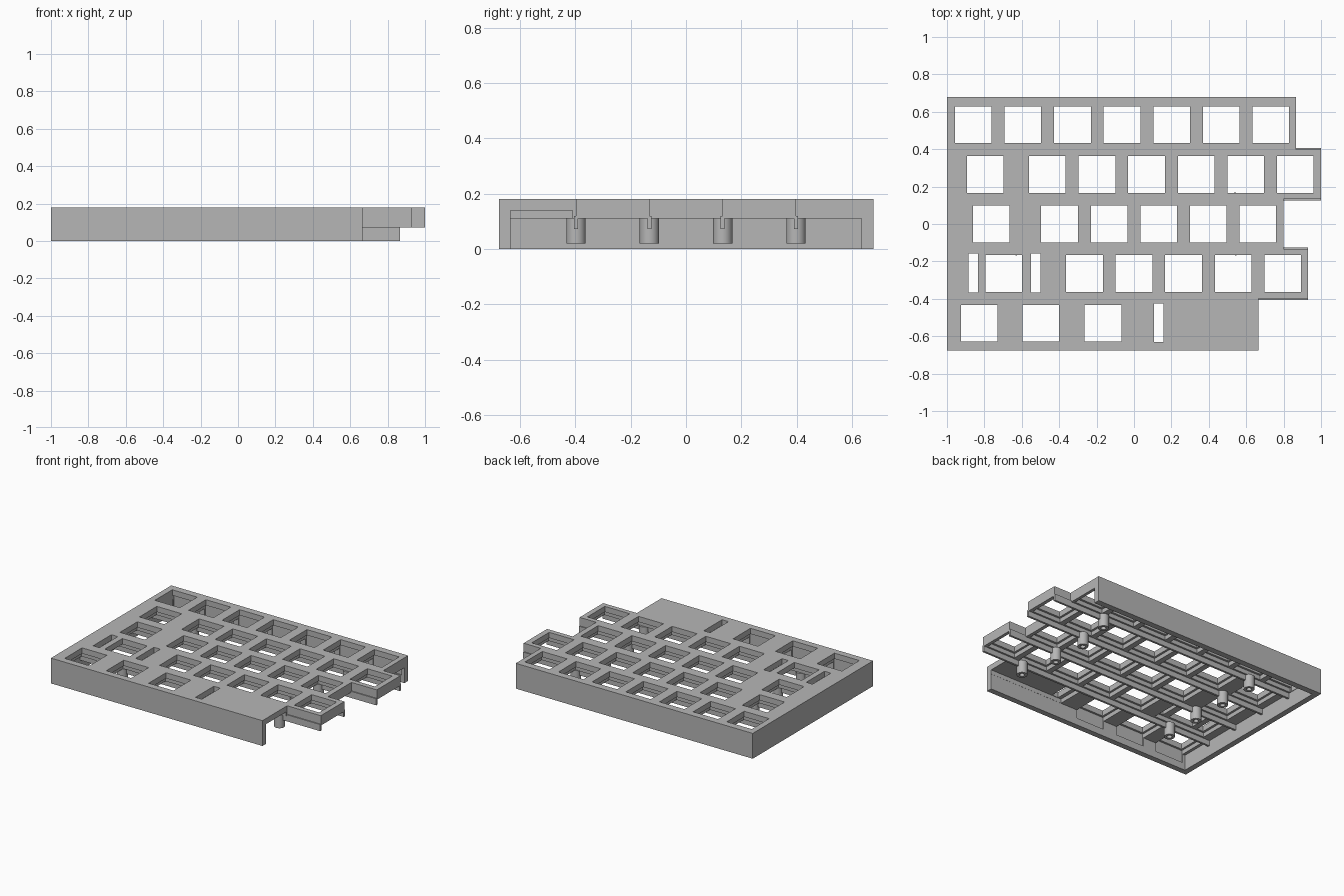
import bpy, bmesh
from mathutils import Matrix, Vector

if "Cube" in bpy.data.objects:
    bpy.data.objects.remove(bpy.data.objects["Cube"], do_unlink=True)

grey = bpy.data.materials.new("light grey")
grey.use_nodes = True
colour = (0.47, 0.47, 0.47, 1)
grey.diffuse_color = colour
grey.node_tree.nodes["Principled BSDF"].inputs["Base Color"].default_value = colour

TOP, UNDER, ROOF = 0.18, 0.11, 0.14
PITCH, HOLE, POCKET = 0.265, 0.196, 0.225


def add_box(bm, x0, x1, y0, y1, z0, z1):
    size = Vector((x1 - x0, y1 - y0, z1 - z0))
    mid = Vector((x0 + x1, y0 + y1, z0 + z1)) / 2
    bmesh.ops.create_cube(bm, size=1, matrix=Matrix.Translation(mid) @ Matrix.Diagonal(size).to_4x4())


def make(name, bm):
    bmesh.ops.recalc_face_normals(bm, faces=bm.faces)
    mesh = bpy.data.meshes.new(name)
    bm.to_mesh(mesh)
    bm.free()
    mesh.materials.append(grey)
    obj = bpy.data.objects.new(name, mesh)
    bpy.context.collection.objects.link(obj)
    return obj


def cut(target, name, boxes):
    bm = bmesh.new()
    for box in boxes:
        add_box(bm, *box)
    cutter = make(name, bm)
    cutter.hide_render = True
    mod = target.modifiers.new(name, "BOOLEAN")
    mod.operation, mod.solver, mod.object = "DIFFERENCE", "EXACT", cutter
    bpy.context.view_layer.objects.active = target
    bpy.ops.object.modifier_apply(modifier=mod.name)
    bpy.data.objects.remove(cutter, do_unlink=True)


# Case body: stepped right edge, each row ending at its own x
row_ends = [0.865, 1.0, 0.80, 0.93, 0.665]
seams = [0.678, 0.3975, 0.1325, -0.1325, -0.3975, -0.675]
outline = [(-1, seams[-1]), (-1, seams[0])]
for i, end in enumerate(row_ends):
    outline += [(end, seams[i]), (end, seams[i + 1])]
bm = bmesh.new()
base = bm.faces.new([bm.verts.new((x, y, 0)) for x, y in outline])
extruded = bmesh.ops.extrude_face_region(bm, geom=[base], use_keep_orig=True)
bmesh.ops.translate(bm, vec=(0, 0, TOP), verts=[v for v in extruded["geom"] if isinstance(v, bmesh.types.BMVert)])
case = make("keyboard_case", bm)

# Hollow underside, open to the right
cut(case, "cavity", [(-0.96, 1.2, -0.635, 0.635, -0.1, UNDER)])

# Key centres for each row, back to front
rows = [
    [-0.859 + PITCH * i for i in range(7)],
    [-0.795] + [-0.463 + PITCH * i for i in range(6)],
    [-0.763] + [-0.398 + PITCH * i for i in range(5)],
    [-0.696] + [-0.265 + PITCH * i for i in range(5)],
    [-0.827, -0.499, -0.166],
]
holes, pockets = [], []
for r, keys in enumerate(rows):
    y = PITCH * (2 - r)
    for x in keys:
        holes.append((x - HOLE / 2, x + HOLE / 2, y - HOLE / 2, y + HOLE / 2, 0.05, 0.3))
        wide = r == 3 and x == keys[0]
        half = 0.205 if wide else POCKET / 2
        pockets.append((max(x - half, -0.955), x + half, y - POCKET / 2, y + POCKET / 2, 0.05, ROOF))

# Stabiliser slots and the pocket for the long front key
for x, y in [(-0.86, -0.262), (-0.525, -0.262), (0.132, -0.527)]:
    holes.append((x - 0.025, x + 0.025, y - 0.103, y + 0.103, 0.05, 0.3))
pockets.append((0.08, 0.8, -0.634, -0.41, 0.05, ROOF))
cut(case, "pockets", pockets)
cut(case, "holes", holes)

# Stiffening ribs under each row seam
rib_ends = [1.0, 1.0, 0.93, 0.93]
for i, end in enumerate(rib_ends):
    y = seams[i + 1]
    bm = bmesh.new()
    add_box(bm, -0.965, end, y - 0.0075, y + 0.0075, 0.073, UNDER + 0.01)
    make(f"rib_{i + 1}", bm)


# Hollow screw posts: a tube with a blind bore from below
def screw_post(name, x, y, radius=0.035, bore=0.017, z0=0.02, z1=0.112, bore_top=0.105):
    bm = bmesh.new()
    n = 32
    profile = [(bore, bore_top), (bore, z0), (radius, z0), (radius, z1)]
    rings = []
    for r, z in profile:
        ring = bmesh.ops.create_circle(bm, segments=n, radius=r, matrix=Matrix.Translation((x, y, z)))
        rings.append(ring["verts"])
    for a, b in zip(rings, rings[1:]):
        for k in range(n):
            bm.faces.new((a[k], a[(k + 1) % n], b[(k + 1) % n], b[k]))
    bm.faces.new(rings[0])
    bm.faces.new(rings[-1])
    post = make(name, bm)
    bpy.ops.object.select_all(action="DESELECT")
    post.select_set(True)
    bpy.context.view_layer.objects.active = post
    bpy.ops.object.shade_smooth_by_angle()


right_posts = [0.59, 0.54, 0.545, 0.605]
for i, x in enumerate(right_posts):
    y = seams[i + 1]
    screw_post(f"left_column_post_{i + 1}", -0.63, y)
    screw_post(f"right_column_post_{i + 1}", x, y)
